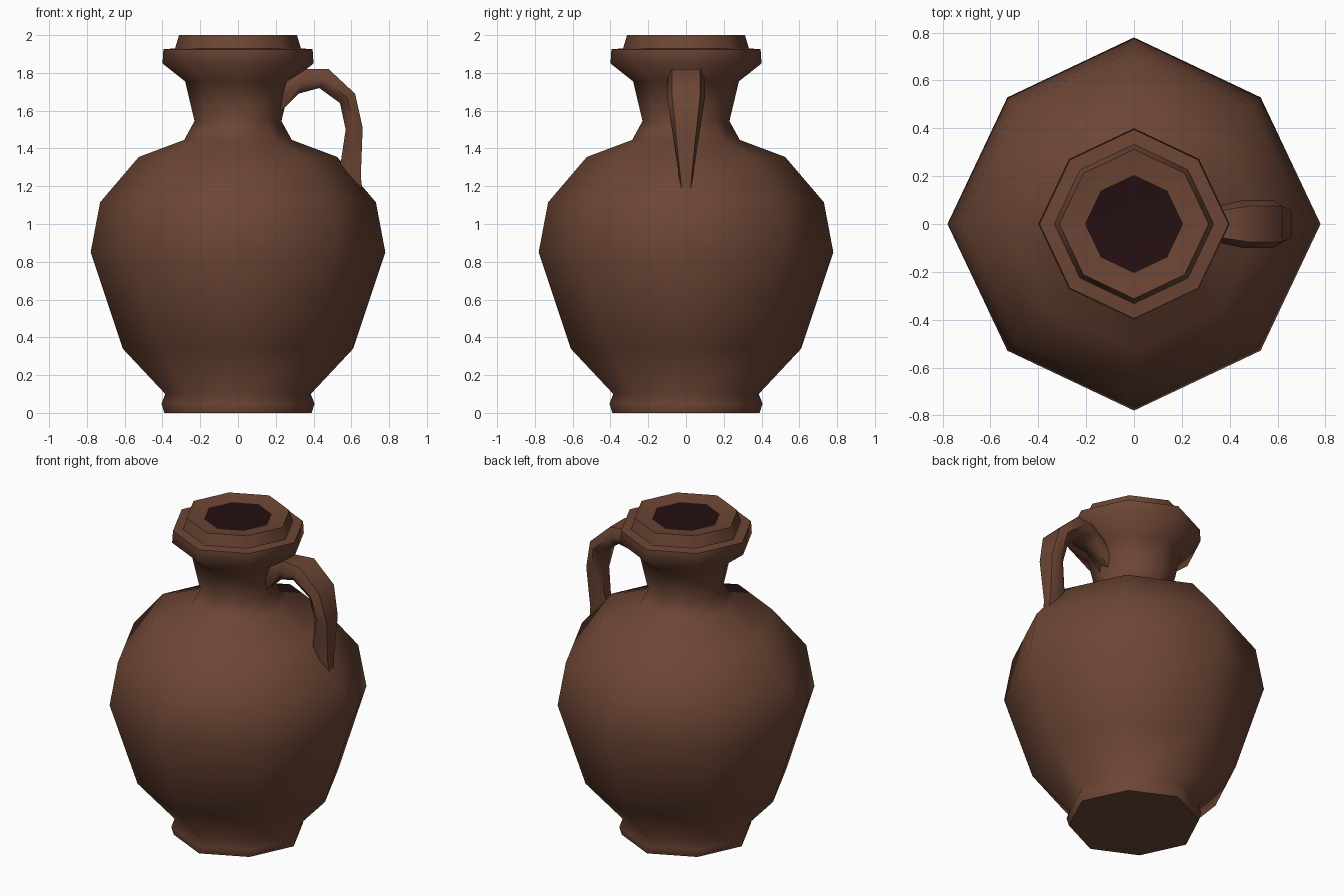
import bpy, bmesh, math

if "Cube" in bpy.data.objects:
    bpy.data.objects.remove(bpy.data.objects["Cube"])


def material(name, rgb):
    m = bpy.data.materials.new(name)
    m.diffuse_color = (*rgb, 1)
    m.use_nodes = True
    m.node_tree.nodes["Principled BSDF"].inputs["Base Color"].default_value = m.diffuse_color
    return m


clay = material("brown_clay", (0.15, 0.06, 0.035))
dark = material("dark_opening", (0.018, 0.005, 0.006))


def skin(name, rings, mats):
    """Join rings of points into a closed tube with end caps."""
    bm = bmesh.new()
    loops = [[bm.verts.new(p) for p in ring] for ring in rings]
    n = len(loops[0])
    for a, b in zip(loops, loops[1:]):
        for i in range(n):
            j = (i + 1) % n
            bm.faces.new((a[i], a[j], b[j], b[i]))
    bm.faces.new(loops[0][::-1])
    top = bm.faces.new(loops[-1])
    top.material_index = len(mats) - 1
    bmesh.ops.recalc_face_normals(bm, faces=bm.faces)
    me = bpy.data.meshes.new(name)
    bm.to_mesh(me)
    bm.free()
    for m in mats:
        me.materials.append(m)
    ob = bpy.data.objects.new(name, me)
    bpy.context.collection.objects.link(ob)
    bpy.context.view_layer.objects.active = ob
    ob.select_set(True)
    bpy.ops.object.shade_smooth_by_angle(angle=math.radians(62))
    ob.select_set(False)
    return ob


# Jug body: eight-sided profile, diagonals slightly pulled in
profile = [(0.39, 0), (0.405, 0.05), (0.385, 0.10), (0.61, 0.34), (0.78, 0.85),
           (0.73, 1.115), (0.525, 1.355), (0.285, 1.445), (0.23, 1.545),
           (0.28, 1.755), (0.40, 1.85), (0.395, 1.925), (0.333, 1.93),
           (0.312, 2.0), (0.205, 1.985)]


def octagon(r, z):
    pts = []
    for i in range(8):
        a = i * math.pi / 4
        k = r * (0.96 if i % 2 else 1)
        pts.append((k * math.cos(a), k * math.sin(a), z))
    return pts


skin("jug_body", [octagon(r, z) for r, z in profile], [clay, dark])

# Handle: outer point, inner point and half width of each section
sections = [((0.25, 1.75), (0.22, 1.59), 0.06), ((0.36, 1.82), (0.32, 1.69), 0.075),
            ((0.48, 1.82), (0.43, 1.72), 0.10), ((0.62, 1.69), (0.54, 1.64), 0.10),
            ((0.66, 1.51), (0.57, 1.50), 0.075), ((0.65, 1.25), (0.54, 1.30), 0.04),
            ((0.66, 1.17), (0.56, 1.16), 0.03)]


def handle_ring(outer, inner, w):
    mid = [(o + i) / 2 for o, i in zip(outer, inner)]
    shape = [(outer, 0.75), (mid, 1), (inner, 0.6), (inner, -0.6), (mid, -1), (outer, -0.75)]
    return [(p[0], k * w, p[1]) for p, k in shape]


skin("handle", [handle_ring(*s) for s in sections], [clay])
